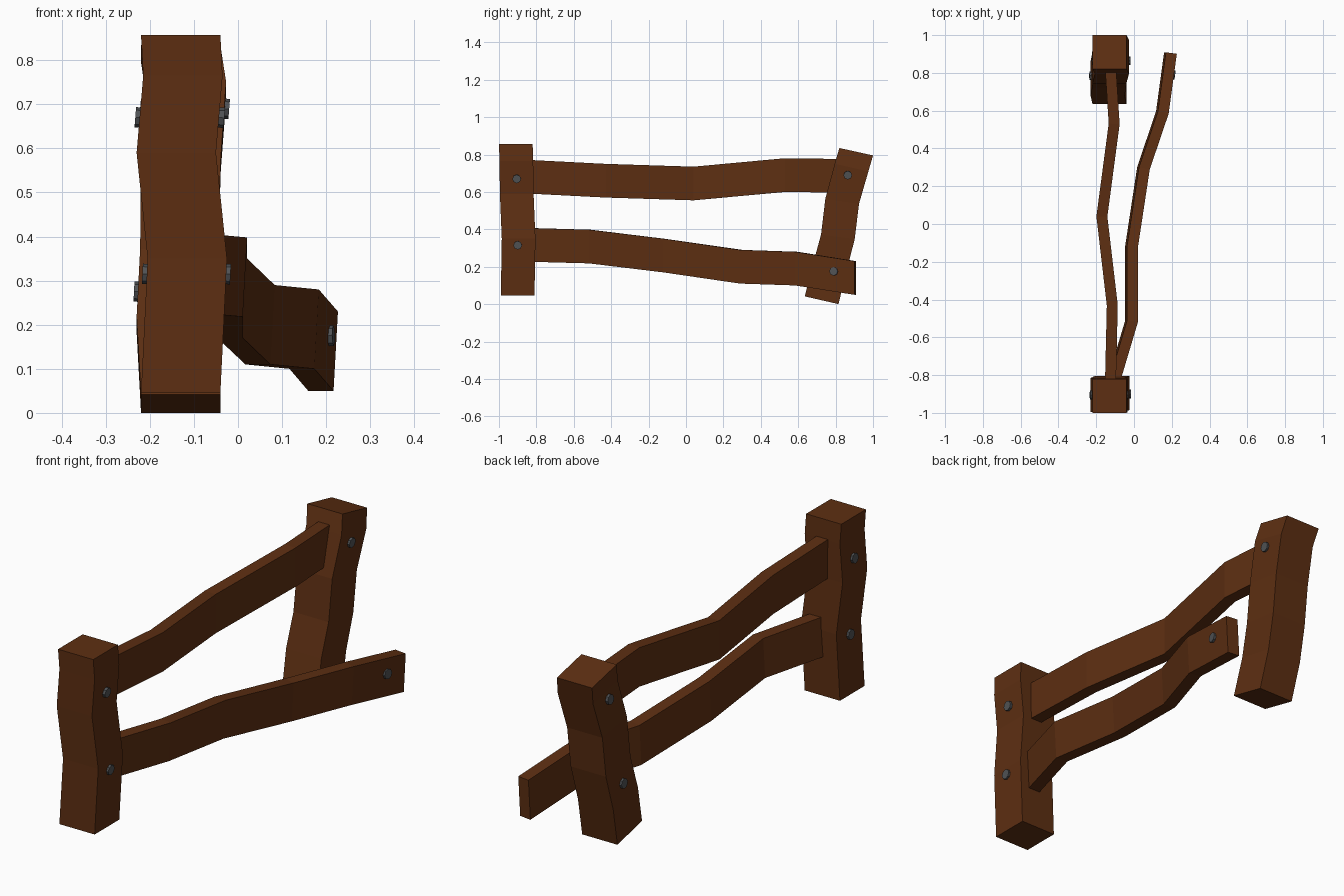
import bpy, bmesh
from mathutils import Vector

if "Cube" in bpy.data.objects:
    bpy.data.objects.remove(bpy.data.objects["Cube"])


def material(name, rgb):
    m = bpy.data.materials.new(name)
    m.diffuse_color = (*rgb, 1)
    m.use_nodes = True
    m.node_tree.nodes["Principled BSDF"].inputs["Base Color"].default_value = m.diffuse_color
    return m


WOOD = material("dark_brown_wood", (0.11, 0.028, 0.006))
IRON = material("grey_iron", (0.08, 0.085, 0.09))


def loft(name, rings):
    """Join four-cornered rings into a closed, flat-faced beam."""
    bm = bmesh.new()
    loops = [[bm.verts.new(p) for p in ring] for ring in rings]
    for a, b in zip(loops, loops[1:]):
        for i in range(4):
            j = (i + 1) % 4
            bm.faces.new((a[i], a[j], b[j], b[i]))
    bm.faces.new(loops[0][::-1])
    bm.faces.new(loops[-1])
    bmesh.ops.recalc_face_normals(bm, faces=bm.faces)
    me = bpy.data.meshes.new(name)
    bm.to_mesh(me)
    bm.free()
    me.materials.append(WOOD)
    ob = bpy.data.objects.new(name, me)
    bpy.context.collection.objects.link(ob)
    return ob


def post(name, path):
    """Square upright; each path entry is x, y, z and the ring's slope along y."""
    h = 0.09
    loft(name, [[(x + sx * h, y + sy * h, z + sy * h * slope)
                 for sx, sy in ((-1, -1), (1, -1), (1, 1), (-1, 1))]
                for x, y, z, slope in path])


def rail(name, path, lean=0.0):
    """Upright plank swept along a crooked path."""
    pts = [Vector(p) for p in path]
    rings = []
    for i, p in enumerate(pts):
        t = pts[min(i + 1, len(pts) - 1)] - pts[max(i - 1, 0)]
        side = Vector((t.y, -t.x, 0)).normalized() * 0.029
        up = Vector((-lean, 0, 0.09))
        rings.append([p - side - up, p + side - up, p + side + up, p - side + up])
    loft(name, rings)


def bolt(name, loc, normal):
    rot = Vector(normal).to_track_quat('Z', 'Y').to_euler()
    bpy.ops.mesh.primitive_cylinder_add(vertices=8, radius=0.023, depth=0.02,
                                        location=loc, rotation=rot)
    bpy.context.object.name = name
    bpy.context.object.data.materials.append(IRON)


# Posts
post("front_post", [(-0.13, -0.9, 0.045, 0), (-0.115, -0.895, 0.35, 0),
                    (-0.14, -0.905, 0.59, 0), (-0.125, -0.907, 0.765, 0),
                    (-0.13, -0.91, 0.857, 0)])
post("back_post", [(-0.13, 0.725, 0.021, -0.23), (-0.14, 0.77, 0.20, -0.2),
                   (-0.132, 0.812, 0.36, -0.13), (-0.13, 0.835, 0.55, -0.15),
                   (-0.117, 0.885, 0.73, -0.23), (-0.13, 0.91, 0.815, -0.22)])

# Rails
rail("upper_rail", [(-0.125, -0.86, 0.682), (-0.115, -0.43, 0.66), (-0.17, 0.04, 0.645),
                    (-0.105, 0.53, 0.69), (-0.125, 0.84, 0.686)])
rail("lower_rail", [(-0.11, -0.84, 0.317), (-0.013, -0.515, 0.308), (-0.013, -0.12, 0.26),
                    (0.05, 0.295, 0.20), (0.15, 0.59, 0.19), (0.193, 0.905, 0.14)],
     lean=-0.005 * -1 * -1)

# Bolts
bolt("front_post_upper_bolt_right", (-0.041, -0.905, 0.67), (1, 0, -0.08))
bolt("front_post_upper_bolt_left", (-0.223, -0.905, 0.67), (-1, 0, 0.08))
bolt("front_post_lower_bolt_right", (-0.027, -0.9, 0.315), (1, 0, -0.05))
bolt("front_post_lower_bolt_left", (-0.207, -0.9, 0.315), (-1, 0, 0.05))
bolt("back_post_upper_bolt_right", (-0.030, 0.865, 0.69), (1, 0, -0.08))
bolt("back_post_upper_bolt_left", (-0.212, 0.865, 0.69), (-1, 0, 0.08))
bolt("back_post_lower_bolt_left", (-0.226, 0.785, 0.275), (-1, 0, 0.05))
bolt("lower_rail_bolt", (0.207, 0.79, 0.175), (1, -0.14, 0.03))
